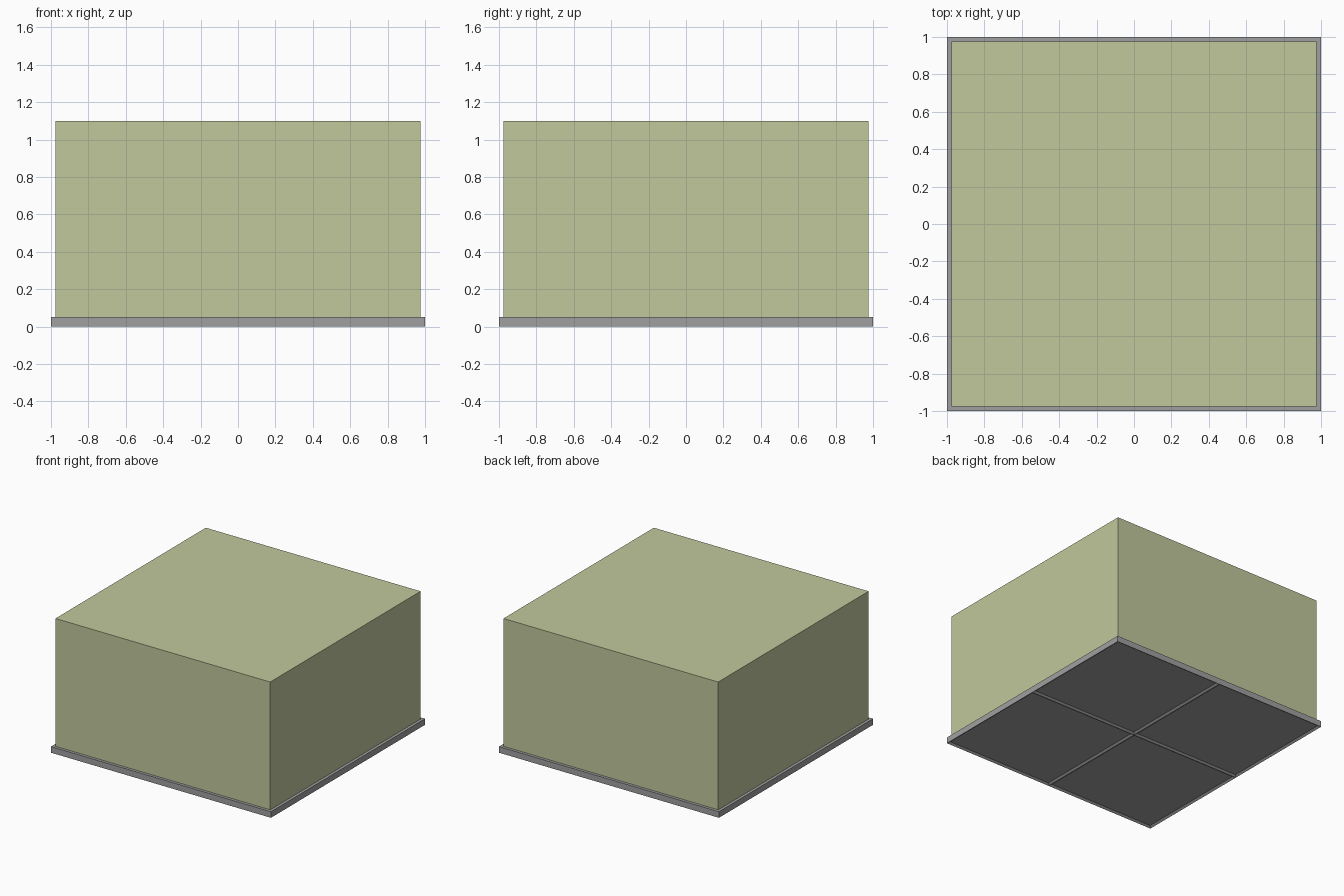
import bpy, bmesh

if "Cube" in bpy.data.objects:
    bpy.data.objects.remove(bpy.data.objects["Cube"])

HALF = 1.0        # half width of the base
BASE_H = 0.05     # base thickness
BODY_HALF = 0.976 # half width of the upper block
TOP = 1.1         # overall height
RIM = 0.025       # rim around each underside recess
DEPTH = 0.0125    # depth of the recesses


def material(name, rgb):
    m = bpy.data.materials.new(name)
    m.diffuse_color = (*rgb, 1.0)
    m.use_nodes = True
    m.node_tree.nodes["Principled BSDF"].inputs["Base Color"].default_value = m.diffuse_color
    return m


def add_object(name, bm, mat):
    bmesh.ops.recalc_face_normals(bm, faces=bm.faces[:])
    mesh = bpy.data.meshes.new(name)
    bm.to_mesh(mesh)
    bm.free()
    mesh.materials.append(mat)
    obj = bpy.data.objects.new(name, mesh)
    bpy.context.collection.objects.link(obj)
    return obj


def slab(half, z0, z1, cells):
    """Square slab whose top and bottom are split into cells x cells faces."""
    bm = bmesh.new()
    bmesh.ops.create_grid(bm, x_segments=cells, y_segments=cells, size=half)
    bmesh.ops.translate(bm, verts=bm.verts[:], vec=(0, 0, z0))
    ext = bmesh.ops.extrude_face_region(bm, geom=bm.faces[:], use_keep_orig=True)
    up = [g for g in ext["geom"] if isinstance(g, bmesh.types.BMVert)]
    bmesh.ops.translate(bm, verts=up, vec=(0, 0, z1 - z0))
    bmesh.ops.recalc_face_normals(bm, faces=bm.faces[:])
    return bm


grey = material("grey", (0.352, 0.352, 0.352))
green = material("pale green", (0.539, 0.579, 0.331))

# Base plate with four shallow square recesses underneath
bm = slab(HALF, 0.0, BASE_H, 2)
under = [f for f in bm.faces if f.normal.z < -0.9]
bmesh.ops.inset_individual(bm, faces=under, thickness=RIM, depth=0.0)
for f in under:
    bmesh.ops.translate(bm, verts=f.verts[:], vec=(0, 0, DEPTH))
add_object("base_plate", bm, grey)

# Plain block standing on the base
add_object("upper_block", slab(BODY_HALF, BASE_H, TOP, 1), green)
